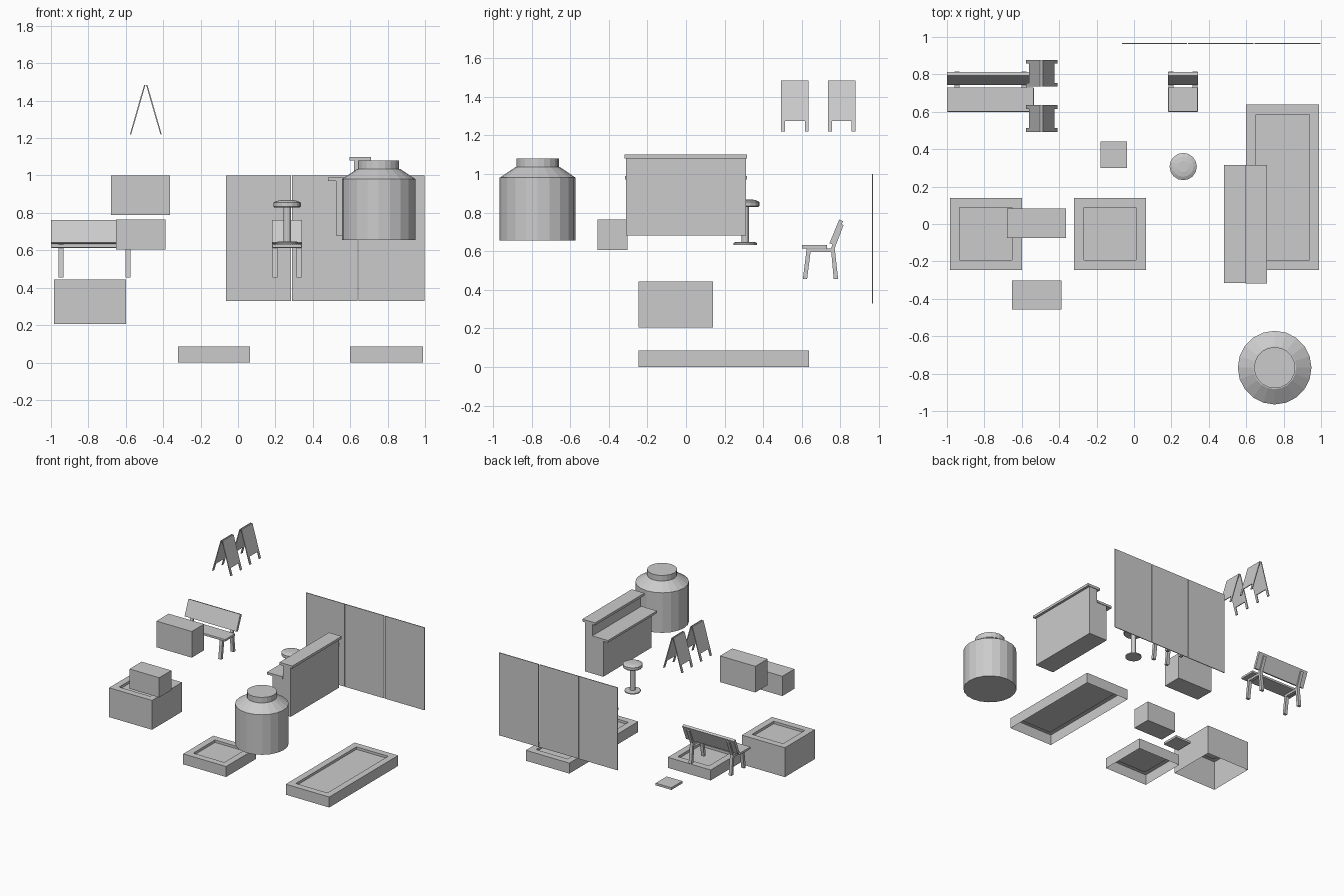
import bpy, bmesh, math

if "Cube" in bpy.data.objects:
    bpy.data.objects.remove(bpy.data.objects["Cube"])


def finish(name, bm):
    bmesh.ops.recalc_face_normals(bm, faces=bm.faces)
    mesh = bpy.data.meshes.new(name)
    bm.to_mesh(mesh)
    bm.free()
    ob = bpy.data.objects.new(name, mesh)
    bpy.context.collection.objects.link(ob)
    return ob


def box(name, x, y, z, bevel=0):
    bm = bmesh.new()
    bmesh.ops.create_cube(bm, size=1)
    for v in bm.verts:
        for i, (lo, hi) in enumerate((x, y, z)):
            v.co[i] = hi if v.co[i] > 0 else lo
    ob = finish(name, bm)
    if bevel:
        m = ob.modifiers.new("soft_edges", 'BEVEL')
        m.width = bevel
        m.segments = 2
    return ob


def prism(name, points, offset):
    """Flat outline of 3D points pushed along an offset."""
    bm = bmesh.new()
    face = bm.faces.new([bm.verts.new(p) for p in points])
    ext = bmesh.ops.extrude_face_region(bm, geom=[face], use_keep_orig=True)
    bmesh.ops.translate(bm, vec=offset, verts=[g for g in ext["geom"] if isinstance(g, bmesh.types.BMVert)])
    return finish(name, bm)


def lathe(name, cx, cy, profile, sides):
    """Solid of revolution from (radius, z) rings, capped at both ends."""
    bm = bmesh.new()
    rings = [[bm.verts.new((cx + r * math.cos(2 * math.pi * i / sides),
                            cy + r * math.sin(2 * math.pi * i / sides), z))
              for i in range(sides)] for r, z in profile]
    for a, b in zip(rings, rings[1:]):
        for i in range(sides):
            j = (i + 1) % sides
            bm.faces.new((a[i], a[j], b[j], b[i]))
    bm.faces.new(rings[0])
    bm.faces.new(rings[-1])
    return finish(name, bm)


def planter(name, x, y, z):
    """Bottomless box whose top has a rim and a sunken soil bed."""
    bm = bmesh.new()
    levels = [(0, z[0]), (0, z[1]), (0.053, z[1]), (0.053, z[1] - 0.02)]
    rings = [[bm.verts.new(p) for p in ((x[0] + d, y[0] + d, h), (x[1] - d, y[0] + d, h),
                                        (x[1] - d, y[1] - d, h), (x[0] + d, y[1] - d, h))]
             for d, h in levels]
    for a, b in zip(rings, rings[1:]):
        for i in range(4):
            j = (i + 1) % 4
            bm.faces.new((a[i], a[j], b[j], b[i]))
    bm.faces.new(rings[-1])
    finish(name, bm)


def seating(name, x0, x1, inset):
    """Seat, tilted back and two side frames; shared by bench and chair."""
    box(name + "_seat", (x0, x1), (0.60, 0.73), (0.613, 0.632), 0.004)
    back = [(0.743, 0.641), (0.763, 0.633), (0.813, 0.755), (0.793, 0.763)]
    prism(name + "_back", [(x0, y, z) for y, z in back], (x1 - x0, 0, 0))
    frame = [(0.605, 0.455), (0.627, 0.455), (0.645, 0.595), (0.752, 0.595), (0.765, 0.455),
             (0.788, 0.455), (0.770, 0.615), (0.816, 0.735), (0.803, 0.740),
             (0.750, 0.613), (0.625, 0.613)]
    for side, x in (("left", x0 + inset), ("right", x1 - inset - 0.026)):
        prism(name + "_frame_" + side, [(x, y, z) for y, z in frame], (0.026, 0, 0))


# Folding screen
for i, (a, b) in enumerate(((-0.065, 0.284), (0.288, 0.638), (0.644, 0.998))):
    box(f"screen_panel_{i + 1}", (a, b), (0.962, 0.968), (0.33, 1.0))

# Bench and chair
seating("bench", -1.0, -0.535, 0.04)
seating("chair", 0.182, 0.342, 0.003)

# Folding pavement signs: two notched leaves leaning together
for n, y0 in enumerate((0.493, 0.735)):
    y1 = y0 + 0.142
    outline = [(y0, 1.22), (y0 + 0.02, 1.22), (y0 + 0.02, 1.275), (y1 - 0.02, 1.275),
               (y1 - 0.02, 1.22), (y1, 1.22), (y1, 1.483), (y0, 1.483)]
    for side, s in (("left", -1), ("right", 1)):
        pts = [(-0.493 + s * (0.002 + 0.076 * (1.483 - z) / 0.263), y, z) for y, z in outline]
        prism(f"sign_{n + 1}_leaf_{side}", pts, (s * 0.007, 0, 0))

# Bar counter with a low and a high worktop
box("counter_body", (0.525, 0.64), (-0.31, 0.31), (0.68, 0.97))
box("counter_wall", (0.62, 0.69), (-0.31, 0.31), (0.68, 1.08))
box("counter_low_top", (0.48, 0.62), (-0.315, 0.315), (0.97, 0.988))
box("counter_high_top", (0.595, 0.71), (-0.318, 0.315), (1.08, 1.10))

# Bar stool
lathe("stool_base", 0.263, 0.307, [(0.06, 0.633), (0.06, 0.642), (0.052, 0.646)], 16)
lathe("stool_stem", 0.263, 0.307, [(0.02, 0.64), (0.02, 0.835)], 12)
lathe("stool_seat", 0.263, 0.307,
      [(0.068, 0.828), (0.073, 0.834), (0.073, 0.855), (0.055, 0.864), (0.03, 0.868)], 16)

# Storage tank
lathe("tank_body", 0.752, -0.768, [(0.197, 0.655), (0.197, 0.98), (0.115, 1.035)], 20)
lathe("tank_lid", 0.752, -0.768, [(0.11, 1.03), (0.11, 1.08)], 20)

# Planters
planter("long_planter", (0.60, 0.99), (-0.245, 0.638), (0.0, 0.085))
planter("low_planter", (-0.32, 0.065), (-0.245, 0.14), (0.0, 0.085))
planter("tall_planter", (-0.985, -0.6), (-0.245, 0.14), (0.205, 0.443))

# Crates and floor tile
box("large_crate", (-0.68, -0.363), (-0.074, 0.083), (0.788, 1.0))
box("small_crate", (-0.653, -0.387), (-0.457, -0.302), (0.605, 0.765))
box("floor_tile", (-0.178, -0.037), (0.30, 0.441), (0.0, 0.018))
